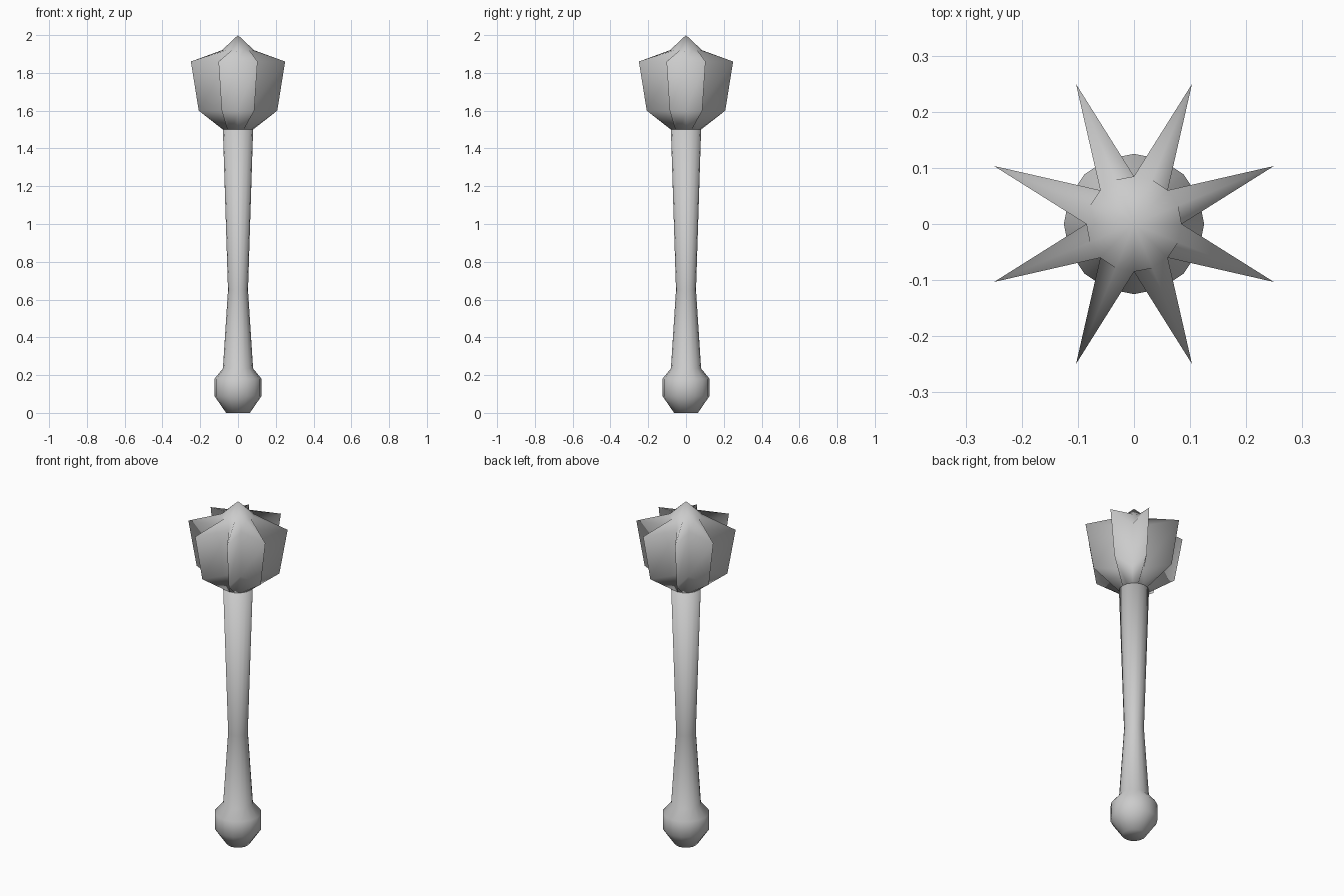
import bpy, bmesh, math

if "Cube" in bpy.data.objects:
    bpy.data.objects.remove(bpy.data.objects["Cube"])

SIDES = 16
grey = bpy.data.materials.new("light grey")
grey.diffuse_color = (0.6, 0.6, 0.6, 1)
grey.use_nodes = True
grey.node_tree.nodes["Principled BSDF"].inputs["Base Color"].default_value = grey.diffuse_color


def lathe(name, rings, top=None):
    """Stack rings of (z, radius on even corners, radius on odd corners)."""
    bm = bmesh.new()
    loops = []
    for z, even, odd in rings:
        loop = []
        for i in range(SIDES):
            a = 2 * math.pi * i / SIDES
            r = odd if i % 2 else even
            loop.append(bm.verts.new((r * math.cos(a), r * math.sin(a), z)))
        loops.append(loop)
    for low, high in zip(loops, loops[1:]):
        for i in range(SIDES):
            j = (i + 1) % SIDES
            bm.faces.new((low[i], low[j], high[j], high[i]))
    if top is not None:
        tip = bm.verts.new((0, 0, top))
        for i in range(SIDES):
            bm.faces.new((loops[-1][i], loops[-1][(i + 1) % SIDES], tip))
    else:
        bm.faces.new(loops[-1])
    bm.faces.new(loops[0][::-1])
    mesh = bpy.data.meshes.new(name)
    bm.to_mesh(mesh)
    bm.free()
    mesh.materials.append(grey)
    mesh.polygons.foreach_set("use_smooth", [True] * len(mesh.polygons))
    obj = bpy.data.objects.new(name, mesh)
    bpy.context.collection.objects.link(obj)
    return obj


# Rounded pommel and waisted handle
lathe("handle", [(z, r, r) for z, r in (
    (0, 0.063), (0.09, 0.125), (0.18, 0.125), (0.235, 0.08),
    (0.65, 0.053), (1.5, 0.08))])

# Mace head: odd corners pulled out into eight flanges, pointed cap
lathe("flanged_head", [
    (1.5, 0.08, 0.08), (1.6, 0.085, 0.225),
    (1.86, 0.085, 0.27), (1.92, 0.085, 0.085)], top=2.0)
